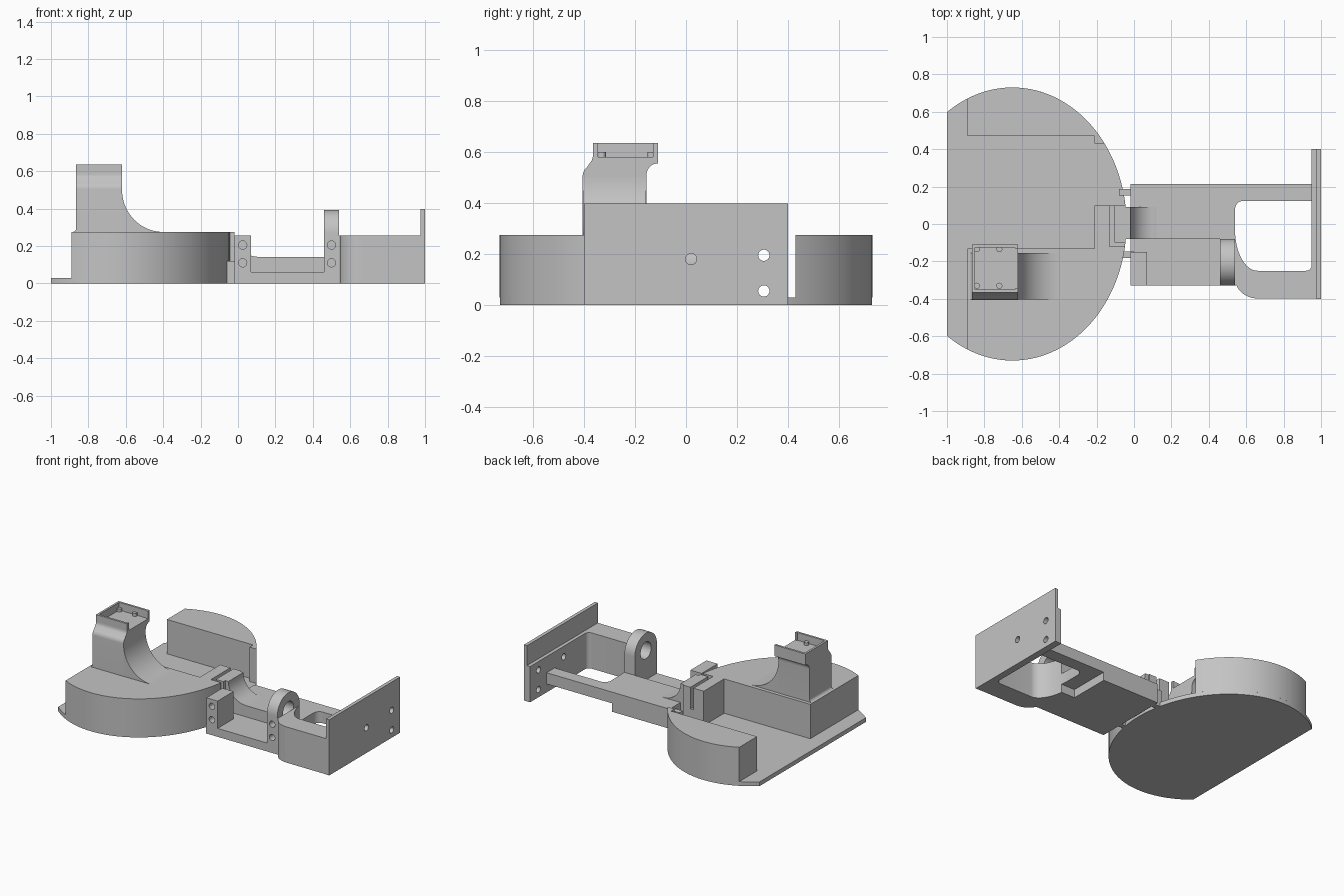
import bpy, bmesh, math
from mathutils import Vector

if "Cube" in bpy.data.objects:
    bpy.data.objects.remove(bpy.data.objects["Cube"])

grey = bpy.data.materials.new("plain grey")
grey.use_nodes = True
colour = (0.55, 0.55, 0.55, 1)
grey.diffuse_color = colour
grey.node_tree.nodes["Principled BSDF"].inputs["Base Color"].default_value = colour


def arc(cx, cy, rx, ry, start, end, n=16):
    angles = [math.radians(start + (end - start) * i / n) for i in range(n + 1)]
    return [(cx + rx * math.cos(a), cy + ry * math.sin(a)) for a in angles]


def prism(name, outline, axis, low, high):
    """Extrude a 2D outline along one axis; the other two keep x, y, z order."""
    def place(p, d):
        return {"x": (d, p[0], p[1]), "y": (p[0], d, p[1]), "z": (p[0], p[1], d)}[axis]
    bm = bmesh.new()
    face = bm.faces.new([bm.verts.new(place(p, low)) for p in outline])
    top = bmesh.ops.extrude_face_region(bm, geom=[face])["geom"]
    shift = Vector(place((0, 0), high - low))
    bmesh.ops.translate(bm, vec=shift, verts=[v for v in top if isinstance(v, bmesh.types.BMVert)])
    bmesh.ops.recalc_face_normals(bm, faces=bm.faces)
    mesh = bpy.data.meshes.new(name)
    bm.to_mesh(mesh)
    bm.free()
    mesh.materials.append(grey)
    obj = bpy.data.objects.new(name, mesh)
    bpy.context.collection.objects.link(obj)
    return obj


def box(name, x, y, z):
    return prism(name, [(x[0], y[0]), (x[1], y[0]), (x[1], y[1]), (x[0], y[1])], "z", *z)


def rod(name, u, v, radius, axis, low, high):
    return prism(name, arc(u, v, radius, radius, 0, 360, 32)[:-1], axis, low, high)


def cut(obj, cutters):
    bpy.context.view_layer.objects.active = obj
    for c in cutters:
        c.hide_render = True
        mod = obj.modifiers.new("cut", "BOOLEAN")
        mod.operation, mod.solver, mod.object = "DIFFERENCE", "EXACT", c
        bpy.ops.object.modifier_apply(modifier=mod.name)


def discard(cutters):
    for c in cutters:
        bpy.data.objects.remove(c)


# Oval base, trimmed flat on its right side
CX, RX, RY = -0.65, 0.61, 0.73


def oval_angle(x=None, y=None):
    return math.degrees(math.acos((x - CX) / RX) if y is None else math.asin(y / RY))


edge = oval_angle(x=-1)
prism("base_plate", arc(CX, 0, RX, RY, -edge, edge, 96), "z", 0, 0.03)
edge = oval_angle(x=-0.89)
front = arc(CX, 0, RX, RY, -edge, oval_angle(y=0.1), 64)
front_body = prism("front_body", front + [(-0.21, 0.1), (-0.21, -0.13), (-0.89, -0.13)], "z", 0.03, 0.275)
back = arc(CX, 0, RX, RY, oval_angle(y=0.43), edge, 48)
prism("back_body", back + [(-0.89, 0.47), (-0.21, 0.47), (-0.21, 0.43)], "z", 0.03, 0.275)

# Narrow L-shaped groove around the joint
grooves = [box("groove_side", (-0.13, -0.105), (-0.12, 0.2), (0.12, 0.4)),
           box("groove_front", (-0.13, 0.1), (-0.12, -0.1), (0.12, 0.4))]
cut(front_body, grooves)
discard(grooves)

# Tower with a tray on top and a curved foot
tower_outline = ([(-0.405, 0.2), (-0.155, 0.2), (-0.155, 0.51)]
                 + arc(-0.11, 0.51, 0.045, 0.045, 180, 90, 10)
                 + [(-0.11, 0.635), (-0.365, 0.635), (-0.365, 0.59)]
                 + arc(-0.405, 0.585, 0.04, 0.04, 0, -45, 6)
                 + arc(-0.345, 0.505, 0.06, 0.05, 135, 180, 6))
tower = prism("tower", tower_outline, "x", -0.865, -0.62)
tray = [box("tray_space", (-0.85, -0.635), (-0.35, -0.125), (0.58, 0.7)),
        box("tray_opening", (-0.7, -0.5), (-0.345, -0.13), (0.58, 0.7))]
cut(tower, tray)
discard(tray)
for x in (-0.84, -0.72):
    for y in (-0.33, -0.135):
        rod("tray_peg", x, y, 0.016, "z", 0.57, 0.6)
prism("tower_foot", [(-0.63, 0.25), (-0.4, 0.25)] + arc(-0.4, 0.5, 0.22, 0.225, 270, 180, 24)
      + [(-0.63, 0.5)], "y", -0.404, -0.156)
prism("tower_heel", [(-0.86, 0.27), (-0.885, 0.27)] + arc(-0.885, 0.295, 0.02, 0.02, -90, 0, 6)
      + [(-0.86, 0.3)], "y", -0.404, -0.156)

# Joint between base and arm
prism("saddle", [(-0.06, 0.05), (0.12, 0.05), (0.12, 0.14)]
      + arc(0.11, 0.275, 0.13, 0.133, 270, 180, 16) + [(-0.06, 0.275)], "y", -0.08, 0.09)
for y in (-0.165, 0.17):
    box("joint_pin", (-0.08, 0.0), (y - 0.018, y + 0.018), (0.0, 0.12))

# Arm deck, thinner towards the end plate, and the tall curved front beam
deck = prism("arm_deck", [(-0.02, 0), (0.435, 0), (0.435, 0.06), (0.96, 0.06), (0.96, 0.14),
                          (-0.02, 0.14)], "y", -0.08, 0.214)
beam = prism("front_beam", [(0.54, -0.08), (0.54, -0.33)] + arc(0.66, -0.29, 0.12, 0.108, 200, 270)
             + [(0.96, -0.398), (0.96, -0.08)], "z", 0, 0.255)
opening = prism("opening", arc(0.66, -0.03, 0.12, 0.22, 180, 270, 24)
                + arc(0.92, -0.22, 0.03, 0.03, 270, 360, 8)
                + [(0.95, 0.124)] + arc(0.585, 0.079, 0.045, 0.045, 90, 180, 8), "z", -0.1, 0.5)
cut(deck, [opening])
cut(beam, [opening])
discard([opening])

# Front ledge, end block and rounded lug
box("front_ledge", (-0.02, 0.54), (-0.33, -0.08), (0, 0.06))
end_block = box("end_block", (-0.018, 0.07), (-0.33, -0.15), (0, 0.255))
lug = prism("lug", [(-0.33, 0), (-0.08, 0)] + arc(-0.205, 0.27, 0.125, 0.123, 0, 180, 32), "x", 0.46, 0.541)
holes = [rod("bolt_hole", x, z, 0.022, "y", -0.4, -0.25) for x in (0.025, 0.5) for z in (0.11, 0.205)]
eye = rod("lug_eye", -0.205, 0.27, 0.06, "x", 0.4, 0.6)
cut(end_block, holes[:2])
cut(lug, holes[2:] + [eye])
discard(holes + [eye])

# End plate with its backing rib and three bolt holes
plate = box("end_plate", (0.975, 1), (-0.4, 0.4), (0, 0.397))
rib = box("plate_rib", (0.95, 0.975), (-0.399, 0.4), (0, 0.255))
holes = [rod("plate_hole", y, z, 0.022, "x", 0.9, 1.1)
         for y, z in ((0.02, 0.18), (0.305, 0.195), (0.305, 0.055))]
cut(plate, holes)
cut(rib, holes)
discard(holes)

# Smooth curves, sharp corners
for obj in [o for o in bpy.context.scene.objects if o.type == "MESH" and grey.name in o.data.materials]:
    bpy.ops.object.select_all(action="DESELECT")
    obj.select_set(True)
    bpy.context.view_layer.objects.active = obj
    bpy.ops.object.shade_smooth_by_angle(angle=math.radians(30))
